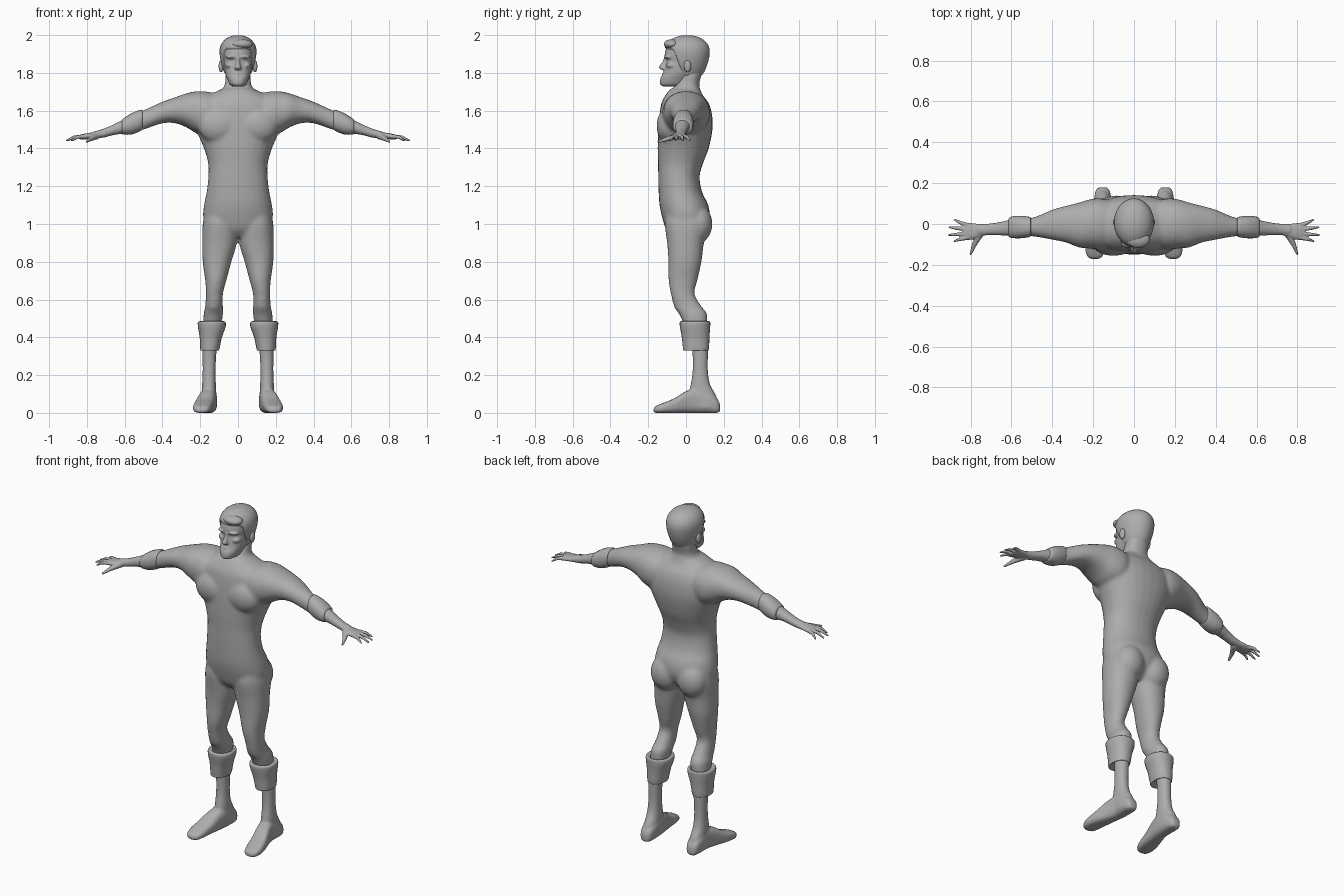
import bpy, bmesh, math
from mathutils import Vector, Matrix

grey = bpy.data.materials.new("plain grey")
grey.diffuse_color = (0.42, 0.42, 0.42, 1)


def catmull(rows, n):
    out = []
    for i in range(len(rows) - 1):
        p0, p1 = rows[max(i - 1, 0)], rows[i]
        p2, p3 = rows[i + 1], rows[min(i + 2, len(rows) - 1)]
        for k in range(n):
            t = k / n
            out.append([0.5 * (2 * b + (c - a) * t + (2 * a - 5 * b + 4 * c - d) * t * t
                               + (3 * b - a - 3 * c + d) * t ** 3)
                        for a, b, c, d in zip(p0, p1, p2, p3)])
    return out + [list(rows[-1])]


def loft(bm, axis, rows, side=1, power=2.2, seg=28, n=4):
    """Rows are (position on axis, a0, a1, b0, b1): limits of each rounded section."""
    rings = []
    for t, a0, a1, b0, b1 in catmull(rows, n):
        ring = []
        for k in range(seg):
            w = 2 * math.pi * k / seg
            c, s = math.cos(w), math.sin(w)
            a = (a0 + a1) / 2 + (a1 - a0) / 2 * math.copysign(abs(c) ** (2 / power), c)
            b = (b0 + b1) / 2 + (b1 - b0) / 2 * math.copysign(abs(s) ** (2 / power), s)
            p = {'x': (t, a, b), 'y': (a, t, b), 'z': (a, b, t)}[axis]
            ring.append(bm.verts.new((p[0] * side, p[1], p[2])))
        rings.append(ring)
    for r, q in zip(rings, rings[1:]):
        for k in range(seg):
            j = (k + 1) % seg
            bm.faces.new((r[k], r[j], q[j], q[k]))
    bm.faces.new(rings[0])
    bm.faces.new(rings[-1])


def sym(rows):
    return [(z, -w, w, y0, y1) for z, w, y0, y1 in rows]


def ball(bm, c, r, side=1):
    m = Matrix.Translation((c[0] * side, c[1], c[2])) @ Matrix.Diagonal((*r, 1))
    bmesh.ops.create_uvsphere(bm, u_segments=24, v_segments=14, radius=1, matrix=m)


def finger(bm, p, q, r0, r1, side):
    p, q = [Vector((v[0] * side, v[1], v[2])) for v in (p, q)]
    m = Matrix.Translation((p + q) / 2) @ (q - p).to_track_quat('Z', 'Y').to_matrix().to_4x4()
    bmesh.ops.create_cone(bm, cap_ends=True, segments=12, radius1=r0, radius2=r1,
                          depth=(q - p).length, matrix=m)
    ball(bm, (q.x, q.y, q.z), (r1, r1, r1))


def finish(bm, name, voxel=0, smooth=0):
    bmesh.ops.recalc_face_normals(bm, faces=bm.faces)
    me = bpy.data.meshes.new(name)
    for f in bm.faces:
        f.smooth = True
    bm.to_mesh(me)
    bm.free()
    me.materials.append(grey)
    ob = bpy.data.objects.new(name, me)
    bpy.context.collection.objects.link(ob)
    if voxel:
        m = ob.modifiers.new("blend", 'REMESH')
        m.mode, m.voxel_size, m.use_smooth_shade = 'VOXEL', voxel, True
        m = ob.modifiers.new("soften", 'SMOOTH')
        m.factor, m.iterations = 0.5, smooth
    return ob


# body: torso, neck, thighs and arms blended into one skin
bm = bmesh.new()
loft(bm, 'z', sym([(.93, .07, -.07, .06), (.97, .15, -.105, .1), (1.03, .184, -.125, .125),
                   (1.1, .18, -.14, .118), (1.17, .166, -.145, .085), (1.25, .157, -.147, .072),
                   (1.32, .158, -.148, .09), (1.4, .18, -.15, .12), (1.5, .222, -.147, .14),
                   (1.58, .235, -.14, .138), (1.64, .22, -.13, .12), (1.68, .16, -.11, .09),
                   (1.715, .085, -.085, .07)]))
loft(bm, 'z', sym([(1.62, .1, -.06, .1), (1.7, .085, -.075, .08), (1.74, .07, -.055, .07),
                   (1.8, .065, -.03, .085), (1.84, .06, -.03, .085)]))
for s in (1, -1):
    ball(bm, (.1, -.09, 1.52), (.11, .066, .095), s)      # chest muscle
    ball(bm, (.088, .065, 1.0), (.088, .075, .1), s)      # seat muscle
    loft(bm, 'z', [(.42, .095, .185, .01, .11), (.52, .08, .182, -.035, .112),
                   (.56, .08, .174, -.062, .085), (.63, .08, .17, -.08, .045),
                   (.7, .062, .173, -.092, .06), (.8, .035, .187, -.093, .082),
                   (.9, .006, .189, -.1, .095), (1.0, 0, .187, -.112, .12),
                   (1.08, .01, .17, -.1, .1)], s)
    loft(bm, 'x', [(.08, -.1, .1, 1.52, 1.68), (.16, -.125, .125, 1.47, 1.7),
                   (.22, -.12, .12, 1.48, 1.702), (.27, -.115, .105, 1.51, 1.693),
                   (.33, -.092, .09, 1.533, 1.672), (.4, -.077, .07, 1.533, 1.647),
                   (.5, -.06, .03, 1.5, 1.602), (.57, -.06, .03, 1.483, 1.572),
                   (.65, -.057, .012, 1.472, 1.532), (.72, -.056, .002, 1.455, 1.502),
                   (.78, -.062, 0, 1.45, 1.487)], s)
finish(bm, "body", .01, 5)

for s, tag in ((1, "left"), (-1, "right")):
    # hand: palm, four fingers and thumb
    bm = bmesh.new()
    loft(bm, 'x', [(.72, -.054, 0, 1.457, 1.5), (.76, -.064, 0, 1.452, 1.488),
                   (.79, -.076, .004, 1.45, 1.482), (.82, -.077, .004, 1.447, 1.477),
                   (.84, -.066, -.006, 1.45, 1.47)], s)
    for y0, x1, y1 in ((-.006, .878, .02), (-.026, .904, -.016),
                       (-.048, .908, -.054), (-.066, .88, -.084)):
        mid = ((.815 + x1) / 2 + .005, (y0 + y1) / 2, 1.46)
        finger(bm, (.815, y0, 1.464), mid, .012, .009, s)
        finger(bm, mid, (x1, y1, 1.442), .009, .005, s)
    finger(bm, (.75, -.04, 1.467), (.782, -.1, 1.45), .02, .012, s)
    finger(bm, (.782, -.1, 1.45), (.80, -.147, 1.436), .012, .006, s)
    finish(bm, tag + "_hand", .004, 2)

    # rolled sleeve cuff
    bm = bmesh.new()
    loft(bm, 'x', [(.505, -.054, .026, 1.51, 1.595), (.512, -.064, .035, 1.495, 1.605),
                   (.56, -.07, .04, 1.475, 1.588), (.6, -.068, .036, 1.473, 1.563),
                   (.614, -.06, .025, 1.478, 1.55), (.612, -.045, .005, 1.49, 1.535)], s)
    finish(bm, tag + "_sleeve_cuff")

    # boot: shaft and foot
    bm = bmesh.new()
    loft(bm, 'z', [(.03, .114, .198, .03, .172), (.09, .114, .193, .015, .16),
                   (.15, .117, .19, .025, .128), (.22, .119, .187, .035, .116),
                   (.32, .114, .188, .034, .116), (.42, .1, .188, .02, .114)], s)
    loft(bm, 'y', [(-.172, .18, .205, .004, .022), (-.16, .155, .228, 0, .036),
                   (-.12, .14, .239, 0, .053), (-.06, .13, .23, 0, .078),
                   (0, .12, .212, 0, .115), (.06, .112, .198, 0, .13),
                   (.12, .111, .196, 0, .11), (.165, .12, .187, 0, .075),
                   (.18, .135, .172, .008, .045)], s, power=2.9)
    finish(bm, tag + "_boot", .007, 3)

    # turned-down boot cuff
    bm = bmesh.new()
    loft(bm, 'z', [(.345, .12, .18, .03, .11), (.33, .103, .196, -.01, .117),
                   (.345, .097, .2, -.016, .122), (.4, .085, .203, -.022, .124),
                   (.455, .066, .212, -.032, .128), (.48, .066, .212, -.033, .128),
                   (.485, .078, .2, -.022, .12), (.475, .09, .18, 0, .11)], s)
    finish(bm, tag + "_boot_cuff")

# head: skull, jaw, nose, brow, cheeks, ears
bm = bmesh.new()
loft(bm, 'z', sym([(1.727, .022, -.115, -.03), (1.738, .043, -.137, .0), (1.77, .058, -.136, .03),
                   (1.8, .069, -.12, .06), (1.84, .076, -.11, .09), (1.865, .079, -.106, .1),
                   (1.9, .081, -.113, .105), (1.95, .074, -.095, .1), (1.98, .045, -.05, .06)]))
loft(bm, 'z', sym([(1.885, .009, -.116, -.09), (1.86, .010, -.124, -.09), (1.835, .015, -.143, -.09),
                   (1.824, .019, -.142, -.09), (1.816, .014, -.128, -.09)]))
ball(bm, (0, -.1, 1.795), (.026, .028, .008))
for s in (1, -1):
    ball(bm, (.032, -.09, 1.884), (.032, .027, .01), s)
    ball(bm, (.045, -.07, 1.84), (.024, .036, .018), s)
    ball(bm, (.09, .008, 1.835), (.013, .02, .034), s)
finish(bm, "head", .005, 3)

# hair: cap with a low nape, sideburns and a raised front edge
bm = bmesh.new()
SEG, ROWS = 48, 14
rings = []
for i in range(ROWS):
    ring = []
    for k in range(SEG):
        w = 2 * math.pi * k / SEG
        c, sx = -math.cos(w), math.sin(w)           # c < 0 is the front
        f = min(max((-c - .2) / .5, 0), 1)
        low = 1.785 + .14 * f * f * (3 - 2 * f)
        z = low + (1.998 - low) * math.sin(math.pi / 2 * i / (ROWS - 1))
        if z > 1.91:
            r = max(1 - ((z - 1.91) / .09) ** 2.3, 0) ** .5
        else:
            r = 1 - .33 * ((1.91 - z) / .13) ** 1.6
        if i == 0:
            r *= .93
        ring.append(bm.verts.new((.098 * sx * r, .006 + .12 * c * r, z)))
    rings.append(ring)
for r, q in zip(rings, rings[1:]):
    for k in range(SEG):
        j = (k + 1) % SEG
        bm.faces.new((r[k], r[j], q[j], q[k]))
bmesh.ops.remove_doubles(bm, verts=bm.verts, dist=.0005)
bmesh.ops.contextual_create(bm, geom=[v for v in bm.verts if v.co.z > 1.9975])
# quiff above the forehead
ball(bm, (.02, -.075, 1.952), (.058, .042, .026))
finish(bm, "hair")
